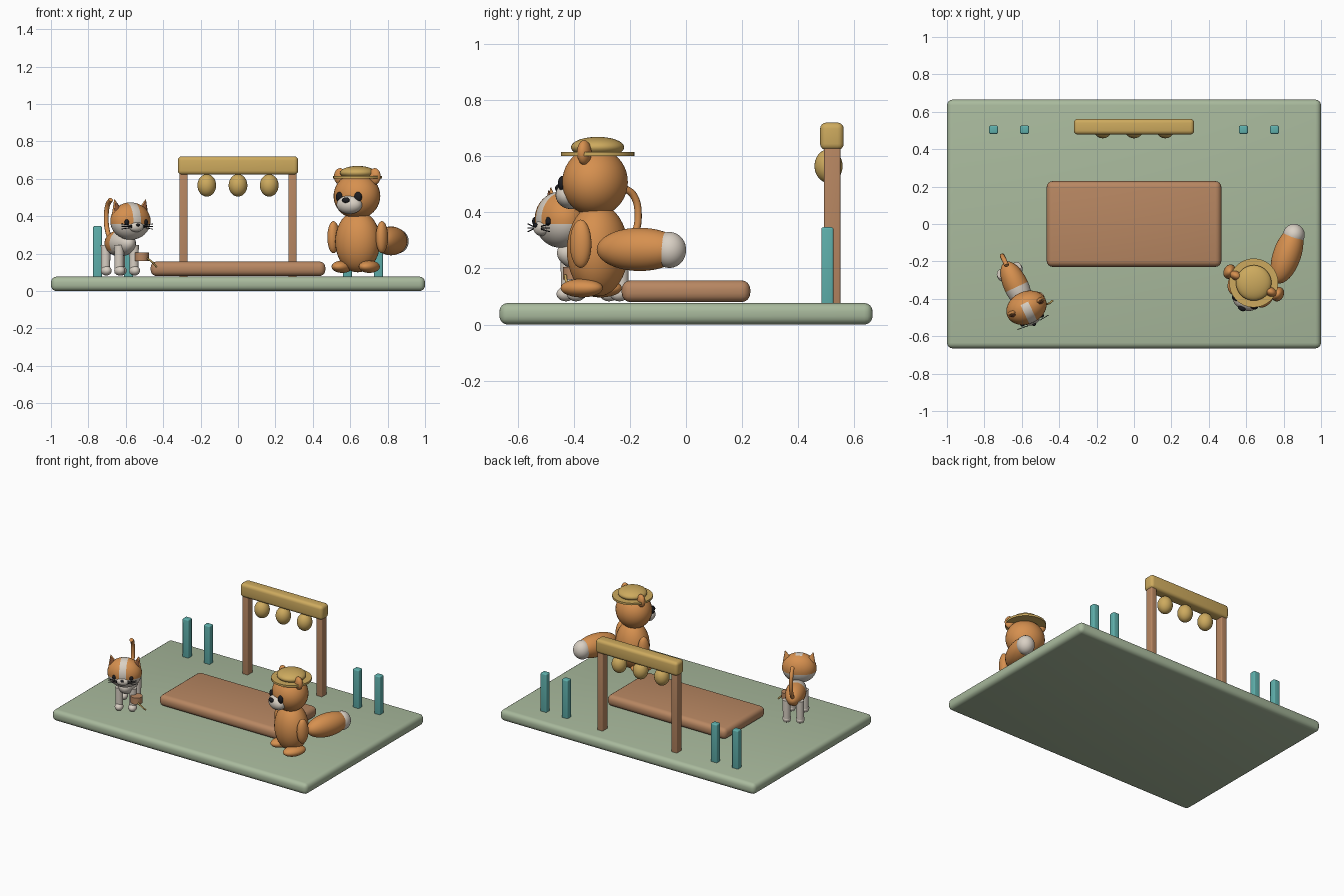
import bpy, bmesh, math
from mathutils import Matrix, Vector

cube = bpy.data.objects.get("Cube")
if cube:
    bpy.data.objects.remove(cube, do_unlink=True)


def material(name, hexcode):
    srgb = [int(hexcode[i:i + 2], 16) / 255 for i in (0, 2, 4)]
    lin = [c / 12.92 if c < 0.04 else ((c + 0.055) / 1.055) ** 2.4 for c in srgb]
    m = bpy.data.materials.new(name)
    m.use_nodes = True
    m.diffuse_color = (*lin, 1)
    m.node_tree.nodes["Principled BSDF"].inputs["Base Color"].default_value = (*lin, 1)
    return m


SAGE = material("sage green", "A9BA9D")
WOOD = material("warm wood", "B88762")
GOLD = material("straw gold", "CDAA5E")
ORANGE = material("orange fur", "D6904F")
CREAM = material("cream fur", "D9D0C4")
TEAL = material("teal paint", "5FB0AC")
BLACK = material("black", "1C1C20")
BROWN = material("ear brown", "8A5536")

WORLD = Matrix.Identity(4)


def finish(name, bm, mats, matrix):
    mesh = bpy.data.meshes.new(name)
    bm.to_mesh(mesh)
    bm.free()
    for m in mats:
        mesh.materials.append(m)
    mesh.shade_smooth()
    mesh.set_sharp_from_angle(angle=math.radians(40))
    obj = bpy.data.objects.new(name, mesh)
    obj.matrix_world = matrix
    bpy.context.collection.objects.link(obj)
    return obj


def box(name, mat, x, y, z, bevel):
    """Rounded box from (min, max) ranges."""
    bm = bmesh.new()
    bmesh.ops.create_cube(bm, size=1)
    size = Vector([r[1] - r[0] for r in (x, y, z)])
    centre = Vector([(r[1] + r[0]) / 2 for r in (x, y, z)])
    bmesh.ops.scale(bm, vec=size, verts=bm.verts)
    bmesh.ops.bevel(bm, geom=bm.edges[:], offset=bevel, segments=4, profile=0.5, affect='EDGES')
    return finish(name, bm, [mat], Matrix.Translation(centre))


def ball(name, mat, loc, radii, frame=WORLD, cuts=(), patch=None, second=None):
    """Ellipsoid; optional cuts in unit space give clean colour borders."""
    bm = bmesh.new()
    bmesh.ops.create_uvsphere(bm, u_segments=32, v_segments=20, radius=1)
    for axis, value in cuts:
        normal = Vector([float(i == axis) for i in range(3)])
        bmesh.ops.bisect_plane(bm, geom=bm.verts[:] + bm.edges[:] + bm.faces[:],
                               plane_co=normal * value, plane_no=normal)
    if patch:
        for f in bm.faces:
            f.material_index = int(patch(f.calc_center_median()))
    bmesh.ops.scale(bm, vec=radii, verts=bm.verts)
    mats = [mat, second] if second else [mat]
    return finish(name, bm, mats, frame @ Matrix.Translation(loc))


def cone(name, mat, loc, r1, r2, depth, frame=WORLD, tilt=0, flat=1):
    bm = bmesh.new()
    bmesh.ops.create_cone(bm, cap_ends=True, segments=32, radius1=r1, radius2=r2, depth=depth)
    bmesh.ops.scale(bm, vec=(1, flat, 1), verts=bm.verts)
    return finish(name, bm, [mat], frame @ Matrix.Translation(loc) @ Matrix.Rotation(tilt, 4, 'Y'))


def tube(name, mat, points, radius, frame=WORLD):
    curve = bpy.data.curves.new(name, 'CURVE')
    curve.dimensions = '3D'
    curve.bevel_depth = radius
    curve.bevel_resolution = 3
    curve.use_fill_caps = True
    spline = curve.splines.new('BEZIER')
    spline.bezier_points.add(len(points) - 1)
    for bp, p in zip(spline.bezier_points, points):
        bp.co = p
        bp.handle_left_type = bp.handle_right_type = 'AUTO'
    curve.materials.append(mat)
    obj = bpy.data.objects.new(name, curve)
    obj.matrix_world = frame
    bpy.context.collection.objects.link(obj)


def figure(x, y, degrees):
    return Matrix.Translation((x, y, 0)) @ Matrix.Rotation(math.radians(degrees), 4, 'Z')


SIDES = (("left", 1), ("right", -1))

# Ground and low platform
box("ground_slab", SAGE, (-1, 1), (-0.665, 0.665), (0, 0.077), 0.03)
box("platform", WOOD, (-0.467, 0.467), (-0.229, 0.229), (0.08, 0.158), 0.032)

# Gate with hanging lanterns
for side, s in SIDES:
    box(f"gate_post_{side}", WOOD, (s * 0.291 - 0.022, s * 0.291 + 0.022),
        (0.492, 0.55), (0.07, 0.66), 0.006)
box("gate_beam", GOLD, (-0.322, 0.322), (0.478, 0.562), (0.622, 0.72), 0.022)
for i in (-1, 0, 1):
    ball(f"lantern_{i + 2}", GOLD, (i * 0.167, 0.508, 0.565), (0.05, 0.05, 0.06))

# Painted stakes
for side, s in SIDES:
    for part, x in (("inner", 0.585), ("outer", 0.751)):
        box(f"stake_{part}_{side}", TEAL, (s * x - 0.024, s * x + 0.024),
            (0.482, 0.526), (0.07, 0.347), 0.008)

# Seated animal with hat
bear = figure(0.64, -0.315, -25)
ball("bear_body", ORANGE, (0, 0, 0.265), (0.123, 0.107, 0.165), bear)
ball("bear_head", ORANGE, (0, -0.01, 0.508), (0.127, 0.115, 0.122), bear)
ball("bear_muzzle", CREAM, (0, -0.105, 0.462), (0.072, 0.05, 0.05), bear)
ball("bear_nose", BLACK, (0, -0.15, 0.486), (0.022, 0.014, 0.015), bear)
for side, s in SIDES:
    ball(f"bear_eye_{side}", BLACK, (s * 0.054, -0.112, 0.503), (0.022, 0.016, 0.027), bear)
    ball(f"bear_ear_{side}", ORANGE, (s * 0.102, -0.005, 0.613), (0.034, 0.024, 0.044), bear)
    ball(f"bear_arm_{side}", ORANGE, (s * 0.143, 0, 0.288), (0.031, 0.04, 0.086), bear)
    ball(f"bear_foot_{side}", ORANGE, (s * 0.08, -0.025, 0.13), (0.05, 0.08, 0.033), bear)
tail = figure(0.818, -0.165, -19)
ball("bear_tail", ORANGE, (0, 0, 0.268), (0.075, 0.16, 0.077), tail)
ball("bear_tail_tip", CREAM, (0, 0.112, 0.266), (0.058, 0.06, 0.064), tail)
cone("hat_brim", GOLD, (0, 0, 0.608), 0.131, 0.131, 0.014, bear)
ball("hat_crown", GOLD, (0, 0, 0.632), (0.095, 0.095, 0.037), bear)

# Standing cat
cat = figure(-0.63, -0.33, 25)
ball("cat_body", ORANGE, (0, 0, 0.255), (0.066, 0.14, 0.07), cat,
     cuts=((1, -0.05), (2, -0.55)), second=CREAM,
     patch=lambda c: c.y < -0.05 or c.z < -0.55)
ball("cat_head", ORANGE, (0, -0.13, 0.374), (0.112, 0.087, 0.1), cat,
     cuts=((0, 0.2), (0, -0.2), (1, 0.3), (2, -0.15)), second=CREAM,
     patch=lambda c: c.z < -0.15 or (abs(c.x) < 0.2 and c.y < 0.3))
ball("cat_muzzle", CREAM, (0, -0.205, 0.343), (0.042, 0.024, 0.027), cat)
ball("cat_nose", BLACK, (0, -0.228, 0.354), (0.011, 0.008, 0.008), cat)
for side, s in SIDES:
    ball(f"cat_eye_{side}", BLACK, (s * 0.056, -0.204, 0.368), (0.013, 0.009, 0.015), cat)
    cone(f"cat_ear_{side}", ORANGE, (s * 0.082, -0.125, 0.45), 0.036, 0.002, 0.08,
         cat, s * 0.25, 0.6)
    cone(f"cat_inner_ear_{side}", BROWN, (s * 0.081, -0.135, 0.448), 0.026, 0.002, 0.062,
         cat, s * 0.25, 0.6)
    for part, y in (("front", -0.08), ("back", 0.09)):
        cone(f"cat_{part}_leg_{side}", CREAM, (s * 0.044, y, 0.17), 0.024, 0.026, 0.15, cat)
        ball(f"cat_{part}_paw_{side}", CREAM, (s * 0.044, y - 0.008, 0.109),
             (0.028, 0.034, 0.026), cat)
    for k in (-1, 0, 1):
        tube(f"cat_whisker_{side}_{k + 2}", BLACK,
             [(s * 0.035, -0.221, 0.345 + k * 0.005), (s * 0.092, -0.215, 0.345 + k * 0.014)],
             0.002, cat)
tube("cat_tail", ORANGE, [(0, 0.11, 0.265), (0, 0.16, 0.32), (0, 0.176, 0.39),
                          (0, 0.158, 0.46), (0, 0.12, 0.488)], 0.013, cat)

# Small pot with a straw handle beside the cat
cone("small_pot", WOOD, (-0.515, -0.4, 0.183), 0.038, 0.038, 0.046)
tube("pot_handle", GOLD, [(-0.485, -0.43, 0.175), (-0.455, -0.425, 0.152),
                          (-0.435, -0.41, 0.128)], 0.005)
